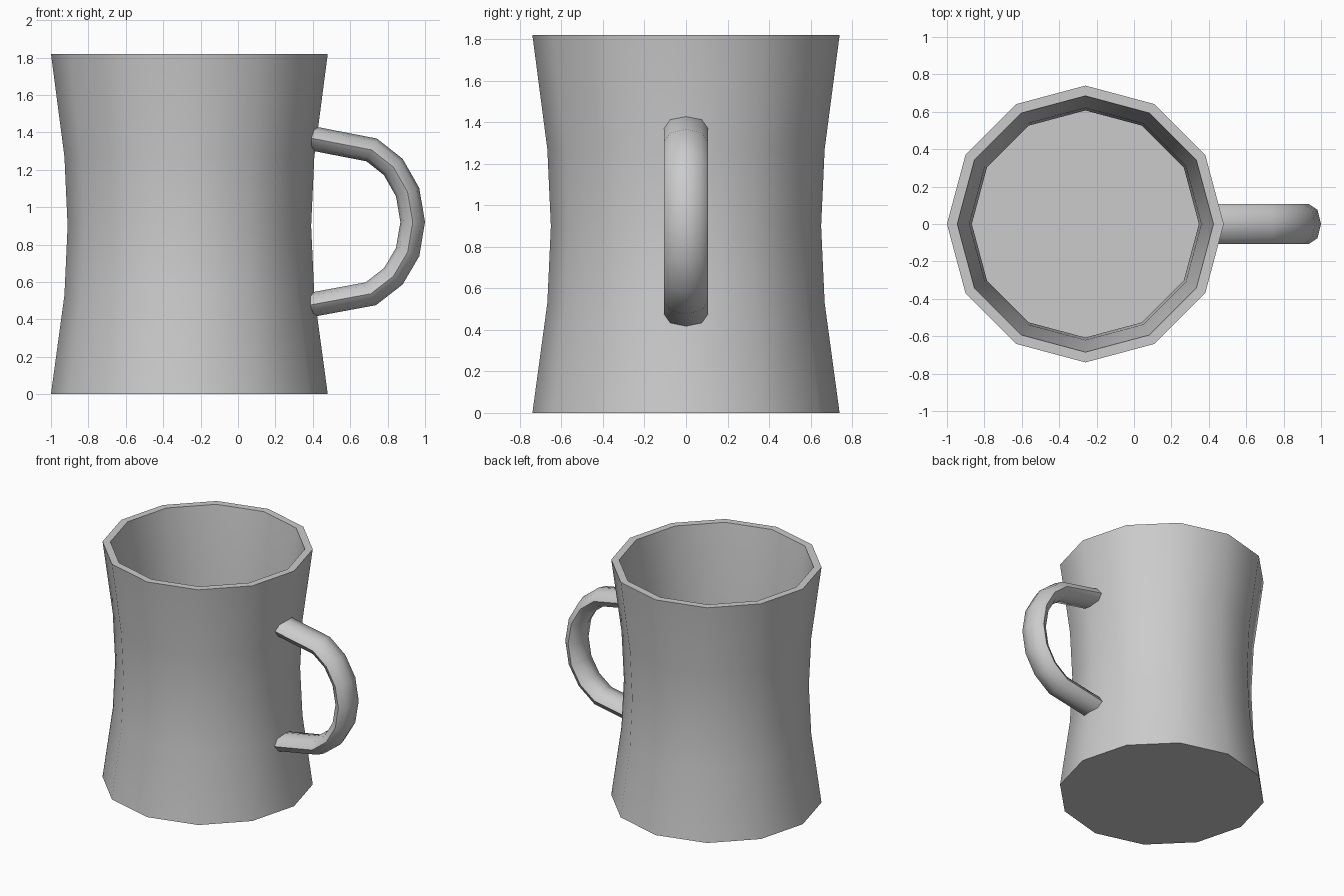
import bpy, bmesh
from math import cos, sin, pi, radians
from mathutils import Vector

if "Cube" in bpy.data.objects:
    bpy.data.objects.remove(bpy.data.objects["Cube"])

grey = bpy.data.materials.new("mug grey")
grey.use_nodes = True
grey.diffuse_color = (0.6, 0.6, 0.6, 1)
grey.node_tree.nodes["Principled BSDF"].inputs["Base Color"].default_value = (0.6, 0.6, 0.6, 1)


def skin(name, rings, angle):
    """Join equal rings of points into a closed, capped, smooth surface."""
    bm = bmesh.new()
    loops = [[bm.verts.new(p) for p in ring] for ring in rings]
    n = len(loops[0])
    for a, b in zip(loops, loops[1:]):
        for i in range(n):
            j = (i + 1) % n
            bm.faces.new((a[i], a[j], b[j], b[i]))
    bm.faces.new(loops[0])
    bm.faces.new(loops[-1])
    bmesh.ops.recalc_face_normals(bm, faces=bm.faces)
    mesh = bpy.data.meshes.new(name)
    bm.to_mesh(mesh)
    bm.free()
    mesh.materials.append(grey)
    obj = bpy.data.objects.new(name, mesh)
    bpy.context.collection.objects.link(obj)
    bpy.ops.object.select_all(action='DESELECT')
    obj.select_set(True)
    bpy.context.view_layer.objects.active = obj
    bpy.ops.object.shade_smooth_by_angle(angle=radians(angle))
    return obj


# Mug body: waisted outer wall, flat rim, inner wall and floor
CENTRE = -0.26
SIDES = 12
profile = [(0.74, 0), (0.668, 0.53), (0.651, 0.9), (0.668, 1.27), (0.74, 1.82),
           (0.685, 1.82), (0.62, 1.27), (0.607, 0.9), (0.62, 0.53), (0.675, 0.06)]
skin("mug_body",
     [[(CENTRE + r * cos(2 * pi * i / SIDES), r * sin(2 * pi * i / SIDES), z)
       for i in range(SIDES)] for r, z in profile], 40)

# Handle: flattened octagonal tube swept along a bent path
path = [Vector((x, 0, z)) for x, z in
        [(0.375, 1.372), (0.715, 1.306), (0.83, 1.215), (0.907, 1.08), (0.934, 0.92),
         (0.907, 0.76), (0.83, 0.63), (0.71, 0.537), (0.375, 0.475)]]
HALF_WIDTH, HALF_THICK = 0.107, 0.065
rings = []
for k, p in enumerate(path):
    before = (p - path[k - 1]).normalized() if k else None
    after = (path[k + 1] - p).normalized() if k + 1 < len(path) else None
    tangent = ((before or after) + (after or before)).normalized()
    out = Vector((-tangent.z, 0, tangent.x))
    # widen the ring at each bend so the tube keeps its thickness
    out /= tangent.dot(before or after)
    rings.append([p + out * HALF_THICK * cos(i * pi / 4)
                  + Vector((0, HALF_WIDTH * sin(i * pi / 4), 0)) for i in range(8)])
skin("handle", rings, 65)
